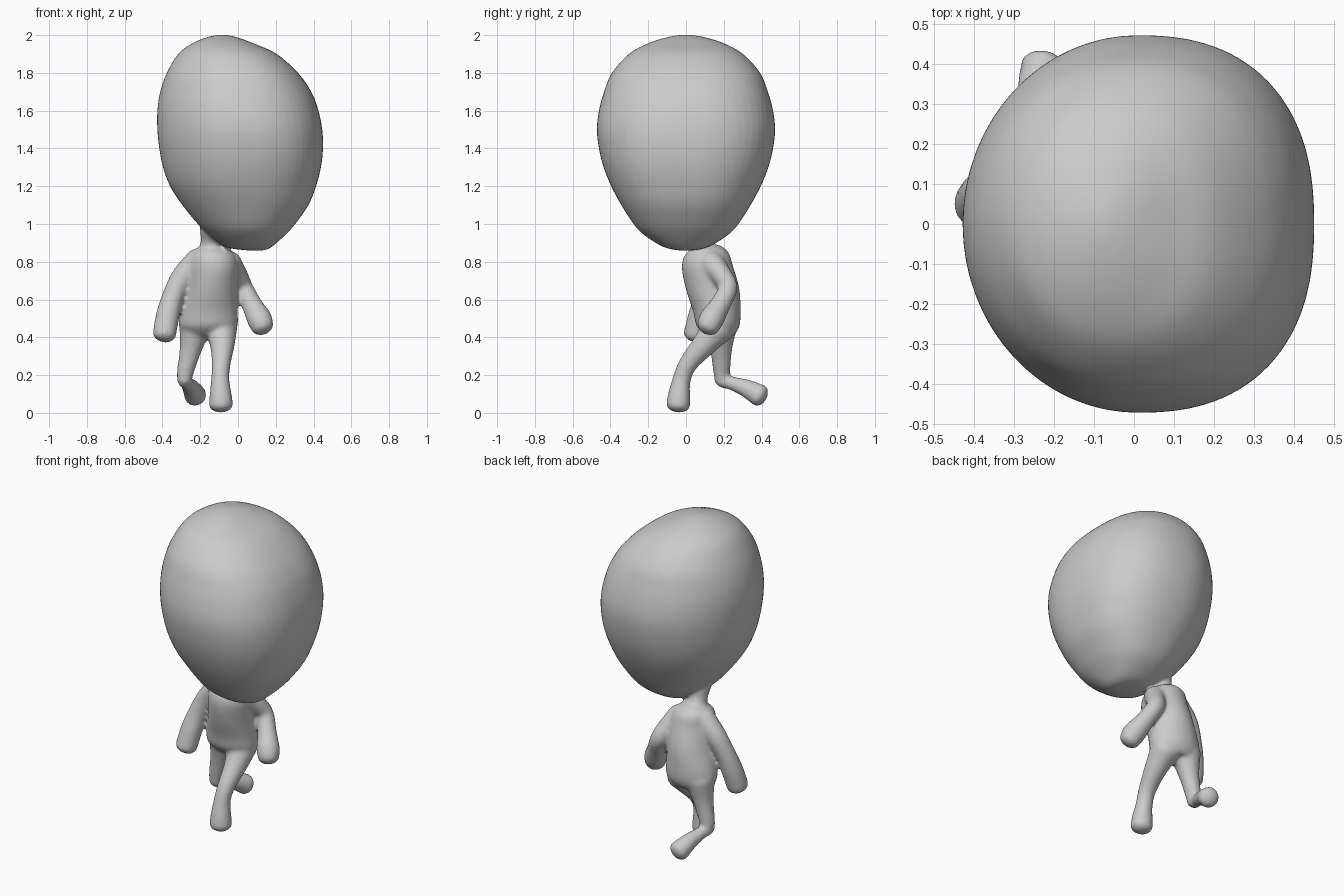
import bpy, bmesh, math
from mathutils import Vector, Matrix

cube = bpy.data.objects.get("Cube")
if cube:
    bpy.data.objects.remove(cube, do_unlink=True)

SIDES, STEPS, BLUNT = 64, 5, 0.65
bm = bmesh.new()


def spline(keys):
    """Smooth curve through the keys, every value interpolated alike."""
    k = [keys[0]] + keys + [keys[-1]]
    out = []
    for i in range(1, len(k) - 2):
        for s in range(STEPS):
            t = s / STEPS
            out.append([0.5 * (2 * b + (c - a) * t + (2 * a - 5 * b + 4 * c - d) * t ** 2
                               + (3 * b - a - 3 * c + d) * t ** 3)
                        for a, b, c, d in zip(*k[i - 1:i + 3])])
    return out + [list(keys[-1])]


def rounded(angle, power):
    """Point on a unit outline that is squarer on its +x half."""
    c, s = math.cos(angle), math.sin(angle)
    p = power if c > 0 else 2
    size = (abs(c) ** p + abs(s) ** p) ** (-1 / p)
    return c * size, s * size


def loft(keys, follow_path, power=2):
    """Closed skin over rings given as x, y, z, x radius, y radius."""
    pts = spline(keys)
    outline = [rounded(2 * math.pi * j / SIDES, power) for j in range(SIDES)]
    rings = []
    for i, (x, y, z, rx, ry) in enumerate(pts):
        a, b = pts[max(i - 1, 0)], pts[min(i + 1, len(pts) - 1)]
        way = Vector(b[:3]) - Vector(a[:3]) if follow_path else Vector((0, 0, 1))
        across = Vector((1, 0, 0))
        across = (across - way * across.dot(way) / way.length_squared).normalized()
        up = way.normalized().cross(across)
        rings.append([bm.verts.new(Vector((x, y, z)) + across * rx * u + up * ry * v)
                      for u, v in outline])
    for low, high in zip(rings, rings[1:]):
        for j in range(SIDES):
            n = (j + 1) % SIDES
            bm.faces.new((low[j], low[n], high[n], high[j]))
    bm.faces.new(rings[0][::-1])
    bm.faces.new(rings[-1])


def limb(keys):
    """Round tube with blunt domed ends."""
    loft([(x, y, z, r, r) for x, y, z, r in keys], True)
    for end, inner in ((keys[0], keys[1]), (keys[-1], keys[-2])):
        spot = Vector(end[:3])
        turn = (spot - Vector(inner[:3])).to_track_quat("Z", "Y").to_matrix().to_4x4()
        bmesh.ops.create_icosphere(
            bm, subdivisions=3, radius=end[3],
            matrix=Matrix.Translation(spot) @ turn @ Matrix.Diagonal((1, 1, BLUNT, 1)))


# Head: height, left edge, right edge, half depth
head = [(0.86, 0.05, 0.14, 0.04), (0.873, -0.05, 0.17, 0.105), (0.9, -0.1, 0.205, 0.16),
        (0.95, -0.16, 0.258, 0.232), (1.0, -0.213, 0.303, 0.278), (1.1, -0.295, 0.373, 0.342),
        (1.2, -0.36, 0.413, 0.396), (1.3, -0.397, 0.439, 0.436), (1.4, -0.417, 0.45, 0.461),
        (1.5, -0.427, 0.446, 0.472), (1.6, -0.427, 0.426, 0.461), (1.7, -0.412, 0.388, 0.434),
        (1.8, -0.377, 0.318, 0.392), (1.9, -0.317, 0.205, 0.302), (1.955, -0.245, 0.085, 0.204),
        (1.987, -0.17, 0.0, 0.107), (2.001, -0.11, -0.06, 0.03)]
loft([((a + b) / 2, 0, z, (b - a) / 2, d) for z, a, b, d in head], False, 2.4)

# Neck
limb([(-0.09, 0.03, 1.06, 0.11), (-0.135, 0.065, 0.97, 0.07),
      (-0.145, 0.085, 0.91, 0.052), (-0.14, 0.11, 0.82, 0.08)])

# Torso
loft([(-0.14, 0.125, 0.888, 0.05, 0.055), (-0.135, 0.115, 0.85, 0.11, 0.11),
      (-0.128, 0.113, 0.78, 0.128, 0.135), (-0.138, 0.14, 0.66, 0.135, 0.142),
      (-0.154, 0.163, 0.54, 0.152, 0.126), (-0.158, 0.17, 0.46, 0.155, 0.113),
      (-0.16, 0.18, 0.41, 0.115, 0.075)], False)

# Arms
limb([(-0.05, 0.13, 0.795, 0.068), (-0.002, 0.19, 0.725, 0.056), (0.03, 0.222, 0.66, 0.051),
      (0.075, 0.18, 0.57, 0.055), (0.112, 0.137, 0.5, 0.066), (0.13, 0.116, 0.456, 0.06)])
limb([(-0.205, 0.12, 0.808, 0.07), (-0.288, 0.12, 0.725, 0.062), (-0.343, 0.1, 0.62, 0.057),
      (-0.371, 0.075, 0.52, 0.062), (-0.39, 0.048, 0.415, 0.062)])

# Front leg, foot planted
limb([(-0.09, 0.17, 0.45, 0.087), (-0.083, 0.095, 0.36, 0.065), (-0.089, 0.012, 0.26, 0.05),
      (-0.094, -0.022, 0.18, 0.048), (-0.092, -0.036, 0.1, 0.058), (-0.09, -0.041, 0.043, 0.064)])

# Rear leg, foot lifted behind
limb([(-0.225, 0.185, 0.46, 0.088), (-0.25, 0.186, 0.34, 0.059), (-0.278, 0.189, 0.22, 0.045),
      (-0.284, 0.19, 0.168, 0.039)])
limb([(-0.284, 0.19, 0.17, 0.037), (-0.27, 0.24, 0.157, 0.036), (-0.248, 0.315, 0.132, 0.047),
      (-0.225, 0.39, 0.092, 0.06)])

bmesh.ops.recalc_face_normals(bm, faces=bm.faces)
mesh = bpy.data.meshes.new("figure")
bm.to_mesh(mesh)
bm.free()
figure = bpy.data.objects.new("figure", mesh)
bpy.context.collection.objects.link(figure)

# Fuse the parts into one soft skin
fuse = figure.modifiers.new("fuse", "REMESH")
fuse.mode = "VOXEL"
fuse.voxel_size = 0.011
fuse.use_smooth_shade = True
soften = figure.modifiers.new("soften", "SMOOTH")
soften.factor = 0.5
soften.iterations = 8

# Plain grey
grey = bpy.data.materials.new("grey")
grey.use_nodes = True
grey.diffuse_color = (0.6, 0.6, 0.6, 1)
grey.node_tree.nodes["Principled BSDF"].inputs["Base Color"].default_value = (0.6, 0.6, 0.6, 1)
mesh.materials.append(grey)
